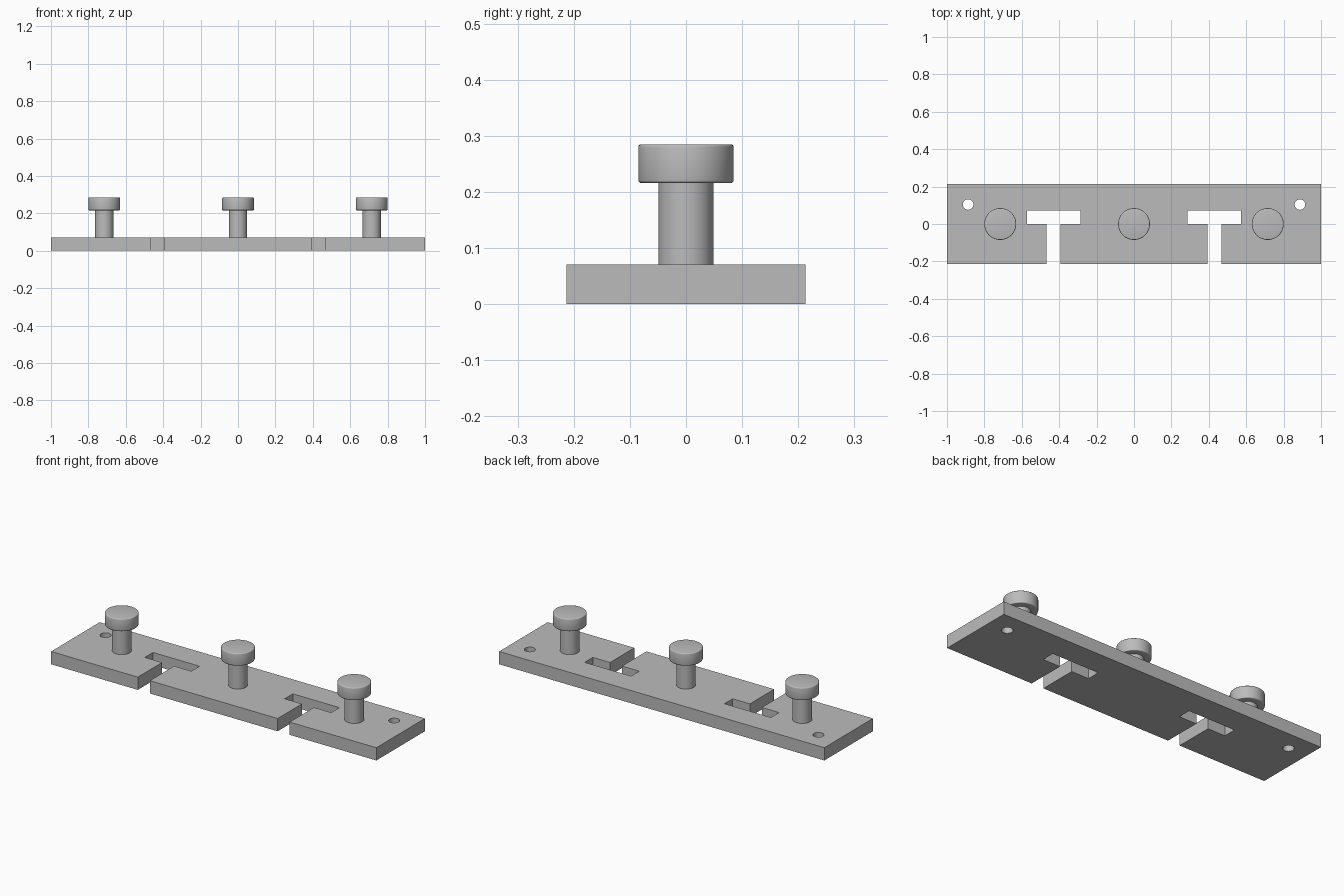
import bpy, bmesh, math

cube = bpy.data.objects.get("Cube")
if cube:
    bpy.data.objects.remove(cube, do_unlink=True)

# Single grey material
grey = bpy.data.materials.new("plain grey")
grey.use_nodes = True
COLOUR = (0.5, 0.5, 0.5, 1)
grey.diffuse_color = COLOUR
grey.node_tree.nodes["Principled BSDF"].inputs["Base Color"].default_value = COLOUR

HALF_LENGTH, HALF_DEPTH, THICK = 1.0, 0.213, 0.071
SLOT_X, SLIT_HALF, BAR_HALF, BAR_TOP = 0.43, 0.037, 0.143, 0.072
HOLE_X, HOLE_Y, HOLE_R = 0.887, 0.104, 0.028
PEG_X, STEM_R, HEAD_R = 0.715, 0.049, 0.085
HEAD_Z, TOP_Z, ROUND = 0.216, 0.285, 0.005


def add_object(name, bm):
    bmesh.ops.recalc_face_normals(bm, faces=bm.faces)
    mesh = bpy.data.meshes.new(name)
    bm.to_mesh(mesh)
    bm.free()
    mesh.materials.append(grey)
    obj = bpy.data.objects.new(name, mesh)
    bpy.context.collection.objects.link(obj)
    return obj


def smooth(obj):
    bpy.ops.object.select_all(action='DESELECT')
    obj.select_set(True)
    bpy.context.view_layer.objects.active = obj
    bpy.ops.object.shade_smooth_by_angle(angle=math.radians(35))


def prism(name, outline, z0, z1):
    """Extrude a flat outline upward."""
    bm = bmesh.new()
    face = bm.faces.new([bm.verts.new((x, y, z0)) for x, y in outline])
    new = bmesh.ops.extrude_face_region(bm, geom=[face])["geom"]
    bmesh.ops.translate(bm, vec=(0, 0, z1 - z0),
                        verts=[v for v in new if isinstance(v, bmesh.types.BMVert)])
    return add_object(name, bm)


def lathe(name, profile, x, sides=64):
    """Spin a closed radius/height profile about a vertical axis at x."""
    bm = bmesh.new()
    verts = [bm.verts.new((r, 0, z)) for r, z in profile]
    edges = [bm.edges.new(pair) for pair in zip(verts, verts[1:])]
    bmesh.ops.spin(bm, geom=verts + edges, cent=(0, 0, 0), axis=(0, 0, 1),
                   angle=math.tau, steps=sides, use_duplicate=False)
    bmesh.ops.remove_doubles(bm, verts=bm.verts, dist=1e-5)
    obj = add_object(name, bm)
    obj.location.x = x
    smooth(obj)
    return obj


# Base plate outline, with a T-shaped slot either side open to the front
right_half = [(SLOT_X - SLIT_HALF, -HALF_DEPTH), (SLOT_X - SLIT_HALF, 0),
              (SLOT_X - BAR_HALF, 0), (SLOT_X - BAR_HALF, BAR_TOP),
              (SLOT_X + BAR_HALF, BAR_TOP), (SLOT_X + BAR_HALF, 0),
              (SLOT_X + SLIT_HALF, 0), (SLOT_X + SLIT_HALF, -HALF_DEPTH),
              (HALF_LENGTH, -HALF_DEPTH), (HALF_LENGTH, HALF_DEPTH)]
outline = right_half + [(-x, y) for x, y in reversed(right_half)]
plate = prism("base_plate", outline, 0, THICK)

# Screw holes near the back corners
for side in (-1, 1):
    circle = [(side * HOLE_X + HOLE_R * math.cos(math.tau * i / 40),
               HOLE_Y + HOLE_R * math.sin(math.tau * i / 40)) for i in range(40)]
    cutter = prism("hole_cutter", circle, -0.05, THICK + 0.05)
    cutter.hide_render = True
    cut = plate.modifiers.new("screw_hole", 'BOOLEAN')
    cut.operation, cut.solver, cut.object = 'DIFFERENCE', 'EXACT', cutter
    bpy.context.view_layer.objects.active = plate
    bpy.ops.object.modifier_apply(modifier=cut.name)
    bpy.data.objects.remove(cutter, do_unlink=True)
smooth(plate)

# Pegs: a stem and a wide head with slightly rounded rims
arc = [(HEAD_R - ROUND + ROUND * math.cos(a), ROUND * math.sin(a))
       for a in (math.radians(d) for d in (0, 30, 60, 90))]
lower = [(r, HEAD_Z + ROUND - h) for r, h in reversed(arc)]
upper = [(r, TOP_Z - ROUND + h) for r, h in arc]
for label, x in (("right", -PEG_X), ("middle", 0), ("left", PEG_X)):
    lathe(label + "_peg_stem", [(STEM_R, THICK), (STEM_R, HEAD_Z)], x)
    lathe(label + "_peg_head",
          [(STEM_R, HEAD_Z)] + lower + upper + [(0, TOP_Z)], x)
